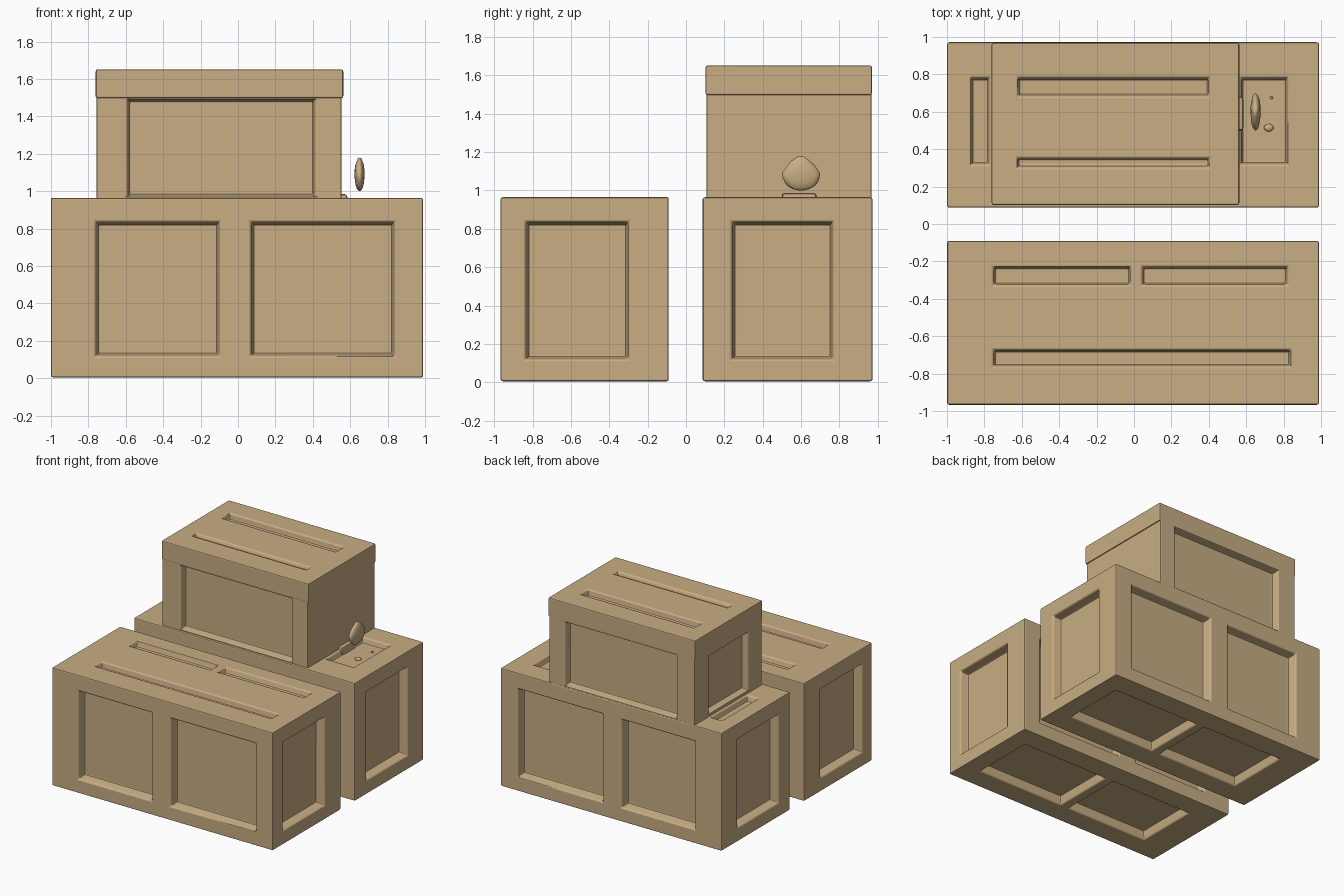
import bpy, bmesh, random
from mathutils import Vector

if "Cube" in bpy.data.objects:
    bpy.data.objects.remove(bpy.data.objects["Cube"])

random.seed(4)
tan = bpy.data.materials.new("tan")
tan.diffuse_color = (0.58, 0.42, 0.23, 1)
tan.use_nodes = True
tan.node_tree.nodes["Principled BSDF"].inputs["Base Color"].default_value = tan.diffuse_color


def mesh_object(name, bm):
    mesh = bpy.data.meshes.new(name)
    bmesh.ops.recalc_face_normals(bm, faces=bm.faces)
    bm.to_mesh(mesh)
    bm.free()
    mesh.materials.append(tan)
    obj = bpy.data.objects.new(name, mesh)
    bpy.context.collection.objects.link(obj)
    return obj


def add_box(bm, lo, hi):
    lo, hi = Vector(lo), Vector(hi)
    for v in bmesh.ops.create_cube(bm, size=2)["verts"]:
        v.co = (lo + hi) / 2 + v.co * (hi - lo) / 2


def add_recess(bm, lo, hi, axis, side, a, b, depth):
    """Tapered cutter sunk into one face of the box lo..hi."""
    u, w = [i for i in range(3) if i != axis]
    surface = hi[axis] if side > 0 else lo[axis]
    draft = min(0.018, depth * 0.25)
    for v in bmesh.ops.create_cube(bm, size=2)["verts"]:
        outside = v.co[axis] * side > 0
        inset = 0 if outside else draft
        co = Vector()
        co[axis] = surface + side * (0.02 if outside else -depth)
        co[u] = a[0] + inset if v.co[u] < 0 else a[1] - inset
        co[w] = b[0] + inset if v.co[w] < 0 else b[1] - inset
        v.co = co


def panelled_box(name, lo, hi, recesses, bevel=0.012):
    bm = bmesh.new()
    add_box(bm, lo, hi)
    box = mesh_object(name, bm)
    bm = bmesh.new()
    for r in recesses:
        add_recess(bm, lo, hi, *r)
    cutter = mesh_object(name + "_cutter", bm)
    cutter.hide_render = True
    bpy.context.view_layer.objects.active = box
    box.select_set(True)
    cut = box.modifiers.new("Panels", 'BOOLEAN')
    cut.operation, cut.solver, cut.object = 'DIFFERENCE', 'EXACT', cutter
    bpy.ops.object.modifier_apply(modifier=cut.name)
    bpy.data.objects.remove(cutter)
    soft = box.modifiers.new("Soft edges", 'BEVEL')
    soft.width, soft.segments, soft.limit_method = bevel, 2, 'ANGLE'
    bpy.ops.object.modifier_apply(modifier=soft.name)
    bpy.ops.object.shade_smooth_by_angle()
    flat = box.modifiers.new("Flat panels", 'WEIGHTED_NORMAL')
    flat.weight, flat.keep_sharp = 100, True
    bpy.ops.object.modifier_apply(modifier=flat.name)
    box.select_set(False)
    return box


X, Y, Z = 0, 1, 2
LEFT, RIGHT, HEIGHT = (-0.765, -0.095), (0.065, 0.84), (0.115, 0.84)
BASE_LEFT, BASE_RIGHT = (-0.76, -0.02), (0.05, 0.84)
DEEP = 0.07


def long_crate_panels(y_side, y_bottom):
    """Paired long-side and base panels, one panel on each end."""
    panels = [(Y, s, r, HEIGHT, DEEP) for r in (LEFT, RIGHT) for s in (-1, 1)]
    panels += [(Z, -1, r, y_bottom, DEEP) for r in (BASE_LEFT, BASE_RIGHT)]
    panels += [(X, s, y_side, HEIGHT, DEEP) for s in (-1, 1)]
    return panels


# Front crate with grooves along its top
panelled_box("front_crate", (-1, -0.967, 0.005), (0.99, -0.09, 0.965),
             long_crate_panels((-0.84, -0.295), (-0.79, -0.265)) + [
                 (Z, 1, (-0.755, -0.015), (-0.33, -0.225), 0.045),
                 (Z, 1, (0.04, 0.825), (-0.33, -0.225), 0.045),
                 (Z, 1, (-0.755, 0.84), (-0.765, -0.67), 0.045)])

# Back crate with the exposed ends of its sunken top
panelled_box("back_crate", (-1, 0.087, 0.005), (0.99, 0.972, 0.965),
             long_crate_panels((0.235, 0.77), (0.265, 0.79)) + [
                 (Z, 1, (-0.875, -0.77), (0.315, 0.785), 0.045),
                 (Z, 1, (0.568, 0.825), (0.315, 0.785), 0.045)])

# Small crate stacked on the back crate
panelled_box("upper_crate_body", (-0.757, 0.106, 0.94), (0.554, 0.968, 1.52), [
    (Y, -1, (-0.595, 0.415), (0.97, 1.495), 0.055),
    (Y, 1, (-0.595, 0.415), (0.97, 1.495), 0.055),
    (X, -1, (0.28, 0.79), (0.985, 1.46), 0.05)], 0.01)

# Lid of the small crate
panelled_box("upper_crate_lid", (-0.761, 0.101, 1.497), (0.563, 0.97, 1.652), [
    (Z, 1, (-0.625, 0.405), (0.68, 0.785), 0.045),
    (Z, 1, (-0.625, 0.405), (0.30, 0.355), 0.03)])

# Small ledge at the foot of the small crate
panelled_box("broken_ledge", (0.54, 0.50, 0.90), (0.585, 0.68, 0.985), [], 0.015)


# Loose broken fragments by the right end
def fragment(name, centre, radii, rough, taper=0.0):
    bm = bmesh.new()
    bmesh.ops.create_icosphere(bm, subdivisions=3, radius=1)
    for v in bm.verts:
        k = 1 + random.uniform(-rough, rough)
        c = v.co * k
        c.y *= 1 - taper * max(0, c.z)
        v.co = Vector(centre) + Vector([a * r for a, r in zip(c, radii)])
    obj = mesh_object(name, bm)
    for p in obj.data.polygons:
        p.use_smooth = True


fragment("broken_shard", (0.65, 0.60, 1.09), (0.027, 0.1, 0.09), 0.03, 0.45)
fragment("small_chip", (0.72, 0.515, 0.928), (0.025, 0.02, 0.012), 0.05)
fragment("tiny_chip", (0.735, 0.675, 0.926), (0.008, 0.008, 0.008), 0.05)
